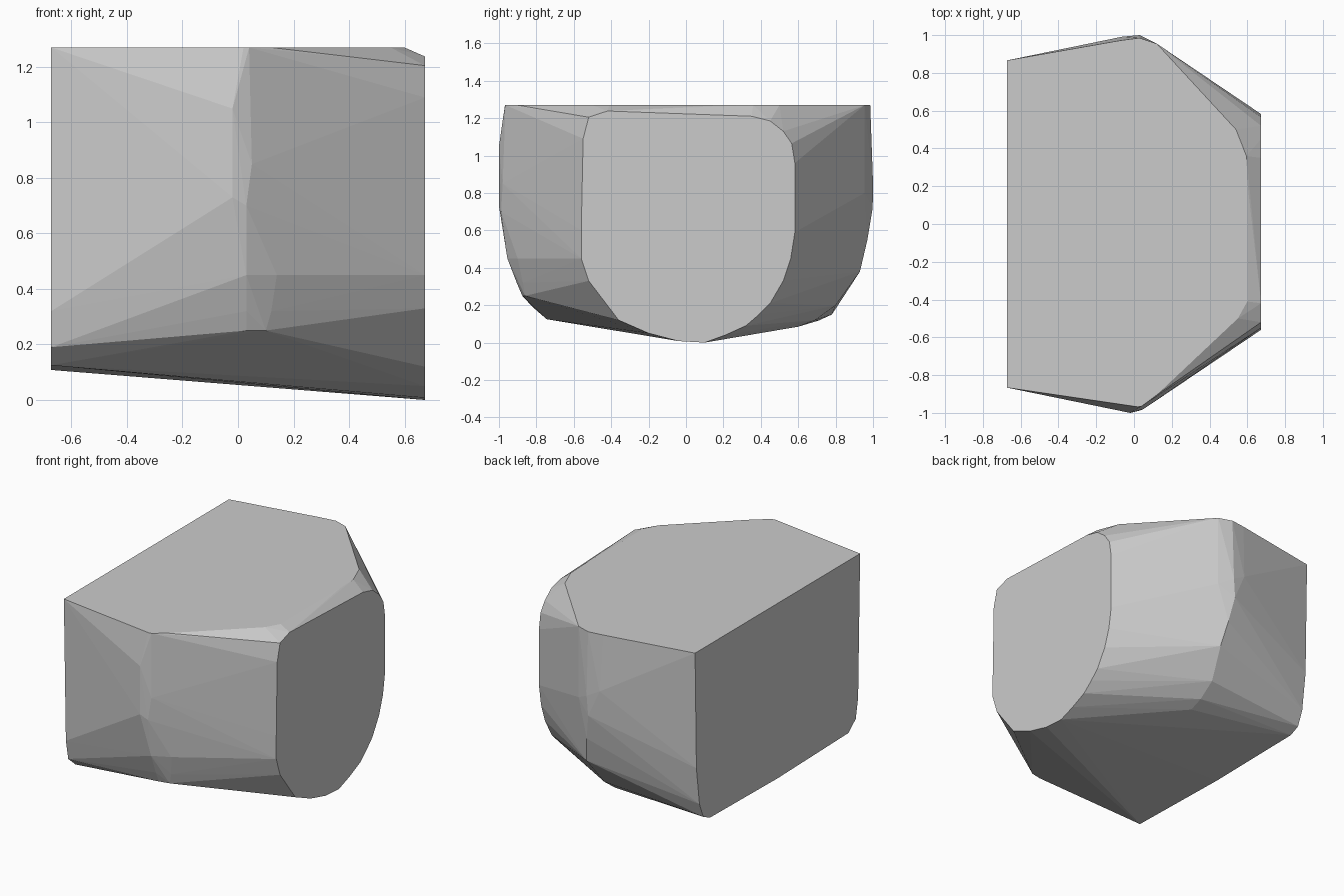
import bpy, bmesh, math

X = 0.673      # half length
TOP = 1.27     # flat top height

# Right end face: rounded outline (y, z)
right_end = [(-0.52, 1.205), (-0.42, 1.238), (0.35, 1.21), (0.45, 1.185),
             (0.52, 1.13), (0.565, 1.065), (0.582, 0.96), (0.582, 0.59),
             (0.56, 0.45), (0.52, 0.33), (0.45, 0.21), (0.39, 0.15),
             (0.32, 0.09), (0.21, 0.04), (0.10, 0.0), (-0.04, 0.008),
             (-0.20, 0.05), (-0.36, 0.12), (-0.52, 0.33), (-0.56, 0.45),
             (-0.56, 0.6), (-0.55, 1.09)]

# Left end face: wide outline with small lower corners (y, z)
left_end = [(-0.866, TOP), (-0.845, 0.32), (-0.82, 0.19), (-0.745, 0.125),
            (0.0, 0.108), (0.71, 0.118), (0.78, 0.15), (0.82, 0.25),
            (0.852, 0.5), (0.866, TOP)]

# Edge of the flat top (x, y)
top_edge = [(-0.07, 0.972), (0.03, 0.985), (0.12, 0.955), (0.54, 0.5),
            (0.595, 0.36), (0.60, 0.22), (0.60, -0.41), (0.55, -0.5),
            (0.12, -0.905), (0.04, -0.965), (0.02, -0.968)]

# Bulging middle ridge on the front and back (x, y, z)
front_ridge = [(-0.02, -1.0, 1.05), (-0.02, -1.0, 0.73), (0.05, -0.98, 0.85),
               (0.03, -0.988, 0.7), (0.03, -0.955, 0.45), (0.14, -0.9, 0.45),
               (0.03, -0.905, 0.32), (0.12, -0.872, 0.32),
               (0.03, -0.875, 0.25), (0.10, -0.86, 0.25)]
back_ridge = [(-0.06, 0.992, 0.9), (0.03, 1.0, 0.85), (0.02, 0.998, 0.72),
              (0.12, 0.955, 0.8), (0.05, 0.97, 0.55), (0.08, 0.93, 0.38),
              (0.04, 0.8, 0.2), (0.04, 0.69, 0.12), (0.04, 0.6, 0.085)]

points = ([(X, y, z) for y, z in right_end] + [(-X, y, z) for y, z in left_end]
          + [(x, y, TOP) for x, y in top_edge] + front_ridge + back_ridge)

# Wrap the sections in one faceted convex skin
bm = bmesh.new()
for p in points:
    bm.verts.new(p)
hull = bmesh.ops.convex_hull(bm, input=bm.verts)
loose = [v for v in bm.verts if not v.link_faces]
bmesh.ops.delete(bm, geom=loose, context='VERTS')
bmesh.ops.dissolve_limit(bm, angle_limit=math.radians(0.5),
                         verts=bm.verts, edges=bm.edges)
bmesh.ops.recalc_face_normals(bm, faces=bm.faces)

mesh = bpy.data.meshes.new("faceted_block")
bm.to_mesh(mesh)
bm.free()
block = bpy.data.objects.new("faceted_block", mesh)
bpy.context.collection.objects.link(block)
